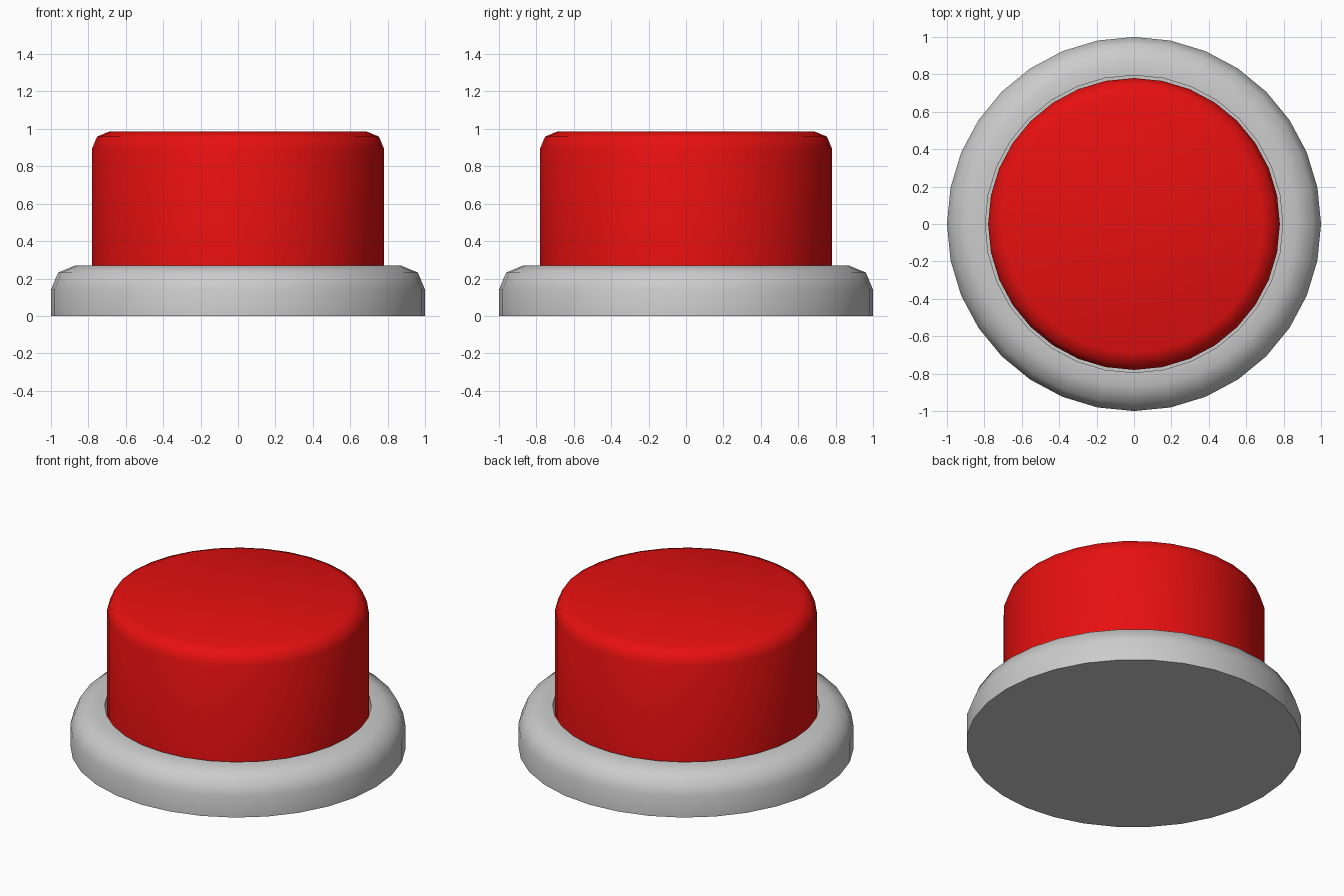
import bpy, bmesh, math

if "Cube" in bpy.data.objects:
    bpy.data.objects.remove(bpy.data.objects["Cube"])

SIDES = 32


def turned(name, profile, color=None):
    """Stack rings from a (radius, z) profile and cap both ends."""
    bm = bmesh.new()
    rings = []
    for r, z in profile:
        rings.append([bm.verts.new((r * math.cos(2 * math.pi * i / SIDES),
                                    r * math.sin(2 * math.pi * i / SIDES), z))
                      for i in range(SIDES)])
    for a, b in zip(rings, rings[1:]):
        for i in range(SIDES):
            j = (i + 1) % SIDES
            bm.faces.new((a[i], a[j], b[j], b[i]))
    bm.faces.new(rings[0][::-1])
    bm.faces.new(rings[-1])
    mesh = bpy.data.meshes.new(name)
    bm.to_mesh(mesh)
    bm.free()
    obj = bpy.data.objects.new(name, mesh)
    bpy.context.collection.objects.link(obj)
    if color:
        mat = bpy.data.materials.new(name + "_color")
        mat.diffuse_color = color
        mat.use_nodes = True
        mat.node_tree.nodes["Principled BSDF"].inputs["Base Color"].default_value = mat.diffuse_color
        mesh.materials.append(mat)
    bpy.ops.object.select_all(action='DESELECT')
    obj.select_set(True)
    bpy.context.view_layer.objects.active = obj
    bpy.ops.object.shade_smooth_by_angle(angle=math.radians(60))
    return obj


def rounded(radius, top, width, segments=2):
    """Rounded shoulder from the side wall up to the flat top."""
    steps = [math.pi / 2 * k / segments for k in range(segments + 1)]
    return [(radius - width + width * math.cos(t),
             top - width + width * math.sin(t)) for t in steps]


# Grey housing with a round recess for the button
turned("base_ring", [(1.0, 0.0)] + rounded(1.0, 0.27, 0.13)
       + [(0.795, 0.27), (0.795, 0.10)])

# Red push button standing in the recess
turned("push_button", [(0.78, 0.11)] + rounded(0.78, 0.985, 0.09),
       (0.8, 0.005, 0.005, 1.0))
